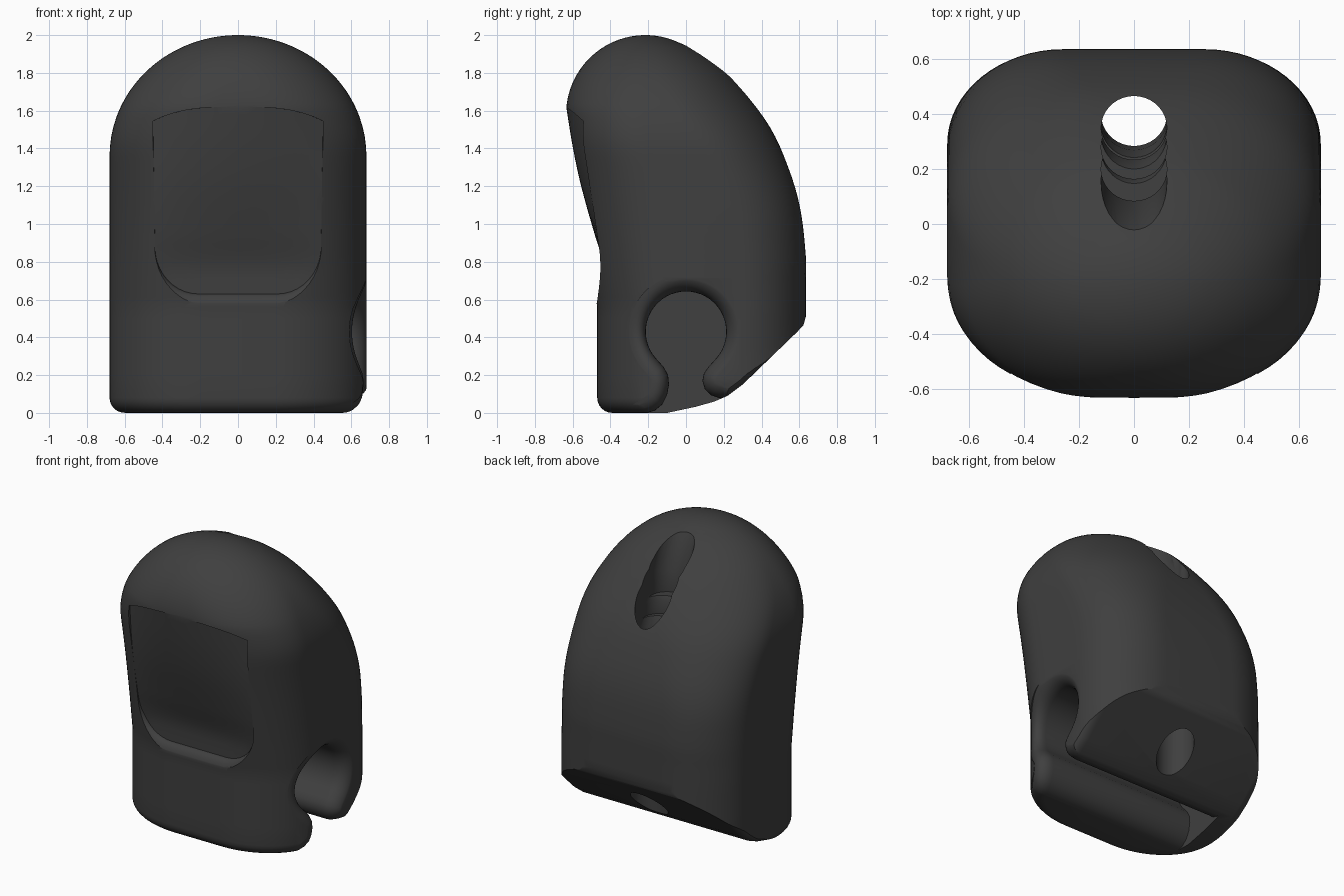
import bpy, bmesh
from math import sin, cos, pi, sqrt, radians
from mathutils import Vector

if "Cube" in bpy.data.objects:
    bpy.data.objects.remove(bpy.data.objects["Cube"])


def loft(name, rings):
    """Closed solid through equal-length point rings."""
    bm = bmesh.new()
    vs = [[bm.verts.new(p) for p in r] for r in rings]
    n = len(rings[0])
    for a, b in zip(vs, vs[1:]):
        for i in range(n):
            j = (i + 1) % n
            bm.faces.new((a[i], a[j], b[j], b[i]))
    bm.faces.new(vs[0])
    bm.faces.new(vs[-1])
    bmesh.ops.recalc_face_normals(bm, faces=bm.faces)
    me = bpy.data.meshes.new(name)
    bm.to_mesh(me)
    bm.free()
    ob = bpy.data.objects.new(name, me)
    bpy.context.collection.objects.link(ob)
    return ob


def lerp_table(t, pts):
    """Smooth (Catmull-Rom style) interpolation through (t, value) points."""
    if t <= pts[0][0]:
        return pts[0][1]
    if t >= pts[-1][0]:
        return pts[-1][1]
    k = max(i for i in range(len(pts) - 1) if pts[i][0] <= t)

    def slope(i):
        a, b = pts[max(i - 1, 0)], pts[min(i + 1, len(pts) - 1)]
        return (b[1] - a[1]) / (b[0] - a[0])
    (t0, v0), (t1, v1) = pts[k], pts[k + 1]
    h = t1 - t0
    u = (t - t0) / h
    return ((2*u**3 - 3*u*u + 1) * v0 + (u**3 - 2*u*u + u) * h * slope(k)
            + (3*u*u - 2*u**3) * v1 + (u**3 - u*u) * h * slope(k + 1))


def smoothstep(t, a, b):
    t = min(1, max(0, (t - a) / (b - a)))
    return t * t * (3 - 2 * t)


# Body: horizontal sections following the front and side outlines
BACK = [(0.7, 0.635), (0.82, 0.635), (1.08, 0.605), (1.29, 0.545), (1.52, 0.44),
        (1.77, 0.25), (1.88, 0.115), (1.95, -0.003)]


def section(z):
    arc = sqrt(max(0.42**2 - (z - 1.58)**2, 0))
    front = -0.215 - arc if z > 1.62 else -0.47 - 0.165 * max(0, (z - 0.56) / 1.06)
    back = -0.215 + arc if z > 1.95 else lerp_table(z, BACK)
    w = 0.68 * sqrt(max(0, 1 - (max(0, z - 1.36) / 0.64)**2))
    r = 0.08
    inset = r - sqrt(r*r - (r - z)**2) if z < r else 0
    w -= inset
    h, mid = (back - front) / 2 - inset, (back + front) / 2
    ring = []
    for q in range(4):
        if q < 2:
            f = 0.62 + 0.38 * smoothstep(z, 0.95, 1.95)
        else:
            f = 0.72 + 0.28 * smoothstep(z, 1.4, 1.97)
        sx, sy = (1, -1, -1, 1)[q], (1, 1, -1, -1)[q]
        for i in range(17):
            a = (q + (i + 0.02) / 16.04) * pi / 2
            ring.append((sx * w * (1 - f) + w * f * cos(a),
                         mid + sy * h * (1 - f) + h * f * sin(a), z))
    return ring


levels = [0.08 * (1 - cos(i * pi / 12)) for i in range(6)]
levels += [0.08, 0.2, 0.35, 0.5, 0.56] + [0.56 + 0.053 * i for i in range(1, 20)]
levels += [1.58 + 0.4198 * sin(i * pi / 48) for i in range(1, 24)] + [1.9997]
body = loft("finger_body", [section(z) for z in sorted(set(levels))])

# Sloped underside at the back, with softened side edges
slope = [(-0.1, 0), (0.05, 0.032), (0.15, 0.06), (0.22, 0.09), (0.3, 0.15),
         (0.59, 0.43), (0.622, 0.465), (0.637, 0.52), (0.9, 0.52), (0.9, -0.3), (-0.1, -0.3)]
side = [(0.62 + 0.07 * sin(i * pi / 14), 0.055 * (1 - cos(i * pi / 14))) for i in range(8)] + [(1, 0.055)]
side = [(-x, o) for x, o in reversed(side)] + side
cutters = [loft("underside_cutter", [[(x, y - o * 0.6, z + o * 0.8) for y, z in slope] for x, o in side])]

# Keyhole channel, open on the right; its flared mouth follows the rounded front corner
key = [(0.213 * cos(radians(a)), 0.43 + 0.213 * sin(radians(a)))
       for a in [-41 + 262 * i / 36 for i in range(37)]]
key += [(-0.118, 0.243), (-0.095, 0.2), (-0.09, 0.15), (-0.1, 0.095), (-0.125, 0.045),
        (-0.165, 0.012), (-0.22, -0.004), (-0.25, -0.2), (0.25, -0.2), (0.24, 0.075),
        (0.18, 0.078), (0.135, 0.092), (0.1, 0.125), (0.087, 0.17), (0.095, 0.21), (0.118, 0.243)]


def key_ring(x, off, follow=1.7):
    ring = []
    for i, p in enumerate(key):
        a, b = key[i - 1], key[(i + 1) % len(key)]
        t = Vector((b[0] - a[0], b[1] - a[1])).normalized()
        y = p[0] + t.y * off
        ring.append((x - follow * max(0, -y - 0.06)**2, y, p[1] - t.x * off))
    return ring


flare = [(0.58 + 0.104 * sin(i * pi / 16), 0.09 * (1 - cos(i * pi / 16))) for i in range(9)]
cutters.append(loft("keyhole_cutter", [key_ring(-0.53, 0, 0)] + [key_ring(x, o) for x, o in flare]
                    + [key_ring(1, 0.09, 0)]))


# Bent cord hole from the upper back to the underside, plus its vertical upper opening
def tube(name, path):
    rings = []
    for i, p in enumerate(path):
        a, b = path[max(i - 1, 0)], path[min(i + 1, len(path) - 1)]
        t = Vector((b[0] - a[0], b[1] - a[1])).normalized()
        rings.append([(0.12 * cos(k * pi / 18), p[0] - t.y * 0.116 * sin(k * pi / 18),
                       p[1] + t.x * 0.116 * sin(k * pi / 18)) for k in range(36)])
    return loft(name, rings)


cutters.append(tube("cord_hole_cutter", [(-0.12, 2.45), (0.085, 2.0), (0.29, 1.54), (0.345, 1.41),
                                         (0.383, 1.28), (0.4, 1.13), (0.4, -0.2)]))
for y in (0.2, 0.28, 0.35):
    top = 1.6 - (y - 0.35) * 1.5
    cutters.append(tube("cord_slot_cutter", [(y, 2.4), (y, top - 0.25)]))

# Nail recess: curved bed with a rounded rim along the sides and bottom
PAD = [(0.5, -0.425), (0.66, -0.426), (0.78, -0.433), (0.95, -0.485), (1.2, -0.555),
       (1.4, -0.598), (1.62, -0.634), (1.8, -0.66)]


def bed(x, z):
    return lerp_table(z, PAD) + 0.44 * max(0, (z - 0.8) / 0.75) * x * x


half = [(0.45 * i / 8, 1.62 - 0.075 * (i / 8)**3) for i in range(9)]
half += [(0.45 - 0.01 * i / 6, 1.545 - 0.62 * i / 6) for i in range(1, 7)]
half += [(0.21 + 0.23 * cos(i * pi / 20), 0.88 - 0.25 * sin(i * pi / 20)) for i in range(11)]
half += [(0.1, 0.63)]
outline = half + [(0, 0.63)] + [(-x, z) for x, z in reversed(half[1:])]
rings = []
for i in range(1, 13):
    s = max(0.02, i / 12)
    rings.append([(x * s, bed(x * s, 1.15 + (z - 1.15) * s), 1.15 + (z - 1.15) * s) for x, z in outline])
for i in range(1, 9):
    a = i * pi / 16
    s = 1 + 0.1 * (1 - cos(a))
    rings.append([(x * s, bed(x, z) - 0.055 * sin(a), 1.62 - (1.62 - z) * s) for x, z in outline])
rings.append([(x, -1, z) for x, _, z in rings[-1]])
cutters.append(loft("nail_cutter", rings))

# Carve the body, then shade smooth with sharp creases kept
bpy.context.view_layer.objects.active = body
body.select_set(True)
for c in cutters:
    c.hide_render = True
    m = body.modifiers.new(c.name, "BOOLEAN")
    m.operation, m.solver, m.object = "DIFFERENCE", "EXACT", c
    bpy.ops.object.modifier_apply(modifier=m.name)
    bpy.data.objects.remove(c)
bpy.ops.object.shade_smooth_by_angle(angle=radians(32))

# Dark finish
mat = bpy.data.materials.new("dark_plastic")
mat.diffuse_color = (0.05, 0.05, 0.05, 1)
mat.use_nodes = True
mat.node_tree.nodes["Principled BSDF"].inputs["Base Color"].default_value = mat.diffuse_color
body.data.materials.clear()
body.data.materials.append(mat)
